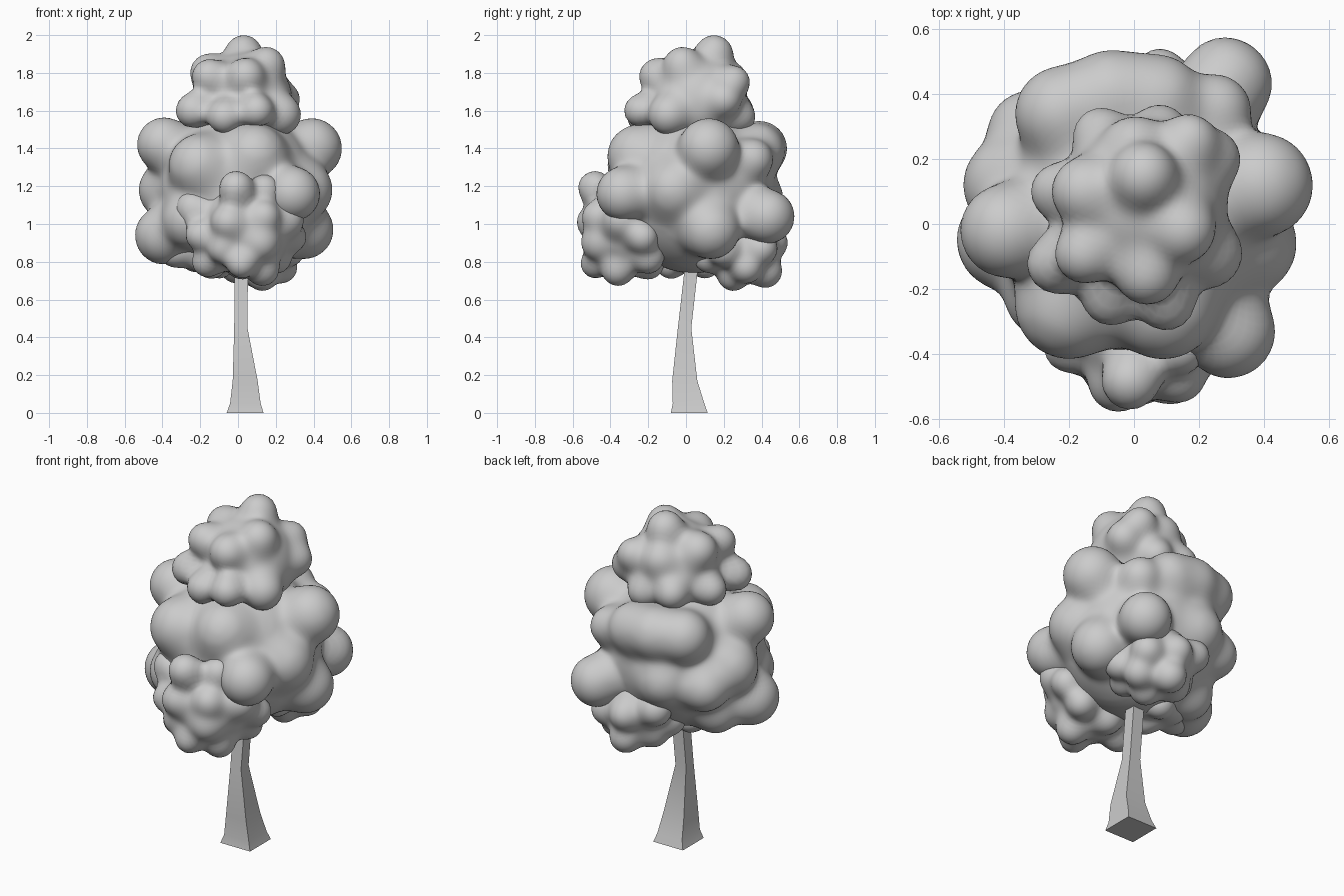
import bpy, bmesh, math
from mathutils import Vector


def smooth_union(p, balls, k):
    # signed distance to softly blended spheres
    d = 9.0
    for c, r in balls:
        e = (p - c).length - r
        h = max(k - abs(d - e), 0.0) / k
        d = min(d, e) - h * h * k * 0.25
    return d


def clump(name, core, core_r, bumps, k):
    # a sphere shrink-wrapped from outside onto a core ball and its bumps
    core = Vector(core)
    balls = [(core, core_r)]
    balls += [(Vector(b[:3]), b[3]) for b in bumps]
    bm = bmesh.new()
    bmesh.ops.create_icosphere(bm, subdivisions=6 if core_r > 0.3 else 5, radius=1)
    for v in bm.verts:
        d = v.co.normalized()
        t = 0.85
        for _ in range(22):
            s = smooth_union(core + d * t, balls, k)
            if s < 0.002:
                break
            t = max(t - s, core_r * 0.9)
        v.co = core + d * t
    for _ in range(2):
        bmesh.ops.smooth_vert(bm, verts=bm.verts, factor=0.5,
                              use_axis_x=True, use_axis_y=True, use_axis_z=True)
    for f in bm.faces:
        f.smooth = True
    me = bpy.data.meshes.new(name)
    bm.to_mesh(me)
    bm.free()
    bpy.context.collection.objects.link(bpy.data.objects.new(name, me))


# Trunk: square rings, (z, x0, x1, y0, y1)
rings = [(0, -.06, .135, -.08, .115), (.05, -.042, .120, -.07, .097),
         (.17, -.028, .104, -.073, .06), (.45, -.02, .05, -.043, .028),
         (.80, -.018, .053, -.003, .067), (1.15, -.005, .04, .02, .06)]
bm = bmesh.new()
loops = [[bm.verts.new(p) for p in ((a, c, z), (b, c, z), (b, d, z), (a, d, z))]
         for z, a, b, c, d in rings]
for lo, hi in zip(loops, loops[1:]):
    for i in range(4):
        j = (i + 1) % 4
        bm.faces.new((lo[i], lo[j], hi[j], hi[i]))
bm.faces.new(loops[0][::-1])
bm.faces.new(loops[-1])
me = bpy.data.meshes.new("trunk")
bm.to_mesh(me)
bm.free()
trunk = bpy.data.objects.new("trunk", me)
bpy.context.collection.objects.link(trunk)
bpy.context.view_layer.objects.active = trunk
trunk.select_set(True)
bpy.ops.object.shade_smooth_by_angle(angle=math.radians(30))

# Main crown: x, y, z, radius of each bump
clump("main_foliage", (0, .04, 1.17), .43, [
    (-.39, -.02, 1.42, .145), (-.39, -.05, .94, .155), (-.37, .12, 1.18, .155),
    (.39, .12, 1.40, .16), (.34, -.06, 1.18, .16), (.35, .13, .97, .155),
    (.29, -.33, 1.16, .145), (.09, -.25, 1.36, .165), (-.20, -.25, 1.31, .165),
    (.28, .43, 1.04, .145), (.25, .35, 1.34, .11), (-.22, .34, 1.40, .145),
    (-.07, .39, 1.40, .145), (.07, .38, 1.39, .14), (-.12, .37, 1.13, .145),
    (-.32, .28, 1.10, .13), (-.25, -.21, 1.02, .15), (-.28, .12, .90, .13)], .065)

# Top crown
clump("top_foliage", (.03, .06, 1.65), .258, [
    (.03, .15, 1.90, .102), (-.15, .10, 1.80, .105), (.15, -.02, 1.84, .10),
    (.04, -.15, 1.78, .10), (-.15, -.09, 1.78, .095), (-.235, -.12, 1.60, .10),
    (-.07, -.22, 1.57, .095), (.10, -.24, 1.60, .092), (.225, -.09, 1.58, .11),
    (.235, .20, 1.66, .095), (.17, .25, 1.75, .09), (.08, .28, 1.57, .09),
    (-.10, .27, 1.60, .09), (-.23, .10, 1.59, .09), (.00, .24, 1.76, .09)], .05)

# Low front clump
clump("front_foliage", (.04, -.30, .97), .24, [
    (-.01, -.48, 1.19, .095), (.14, -.38, 1.18, .085), (-.235, -.29, 1.08, .10),
    (-.05, -.49, 1.01, .09), (.25, -.34, 1.02, .10), (.12, -.46, .90, .095),
    (.13, -.36, .76, .09), (-.08, -.45, .87, .08), (.28, -.23, .93, .085),
    (-.16, -.33, .80, .085), (.02, -.48, .79, .08), (.02, -.20, .79, .085),
    (.20, -.20, .82, .085), (.14, -.47, 1.04, .08), (-.20, -.38, .94, .08)], .045)

# Low back clump
clump("back_foliage", (.09, .29, .90), .20, [
    (.13, .25, .73, .085), (.10, .42, .75, .09), (.23, .32, .77, .085),
    (-.01, .32, .77, .085), (.27, .20, .86, .085), (.24, .40, .87, .085),
    (.08, .46, .90, .08), (-.08, .40, .95, .09), (-.08, .26, .84, .085),
    (.17, .12, .82, .08)], .045)

# Low left clump
clump("left_foliage", (-.20, -.02, .89), .14, [
    (-.14, -.08, .79, .08), (-.22, .06, .83, .08), (-.10, .10, .79, .08),
    (-.33, -.06, .86, .09), (-.05, .0, .82, .07)], .05)
